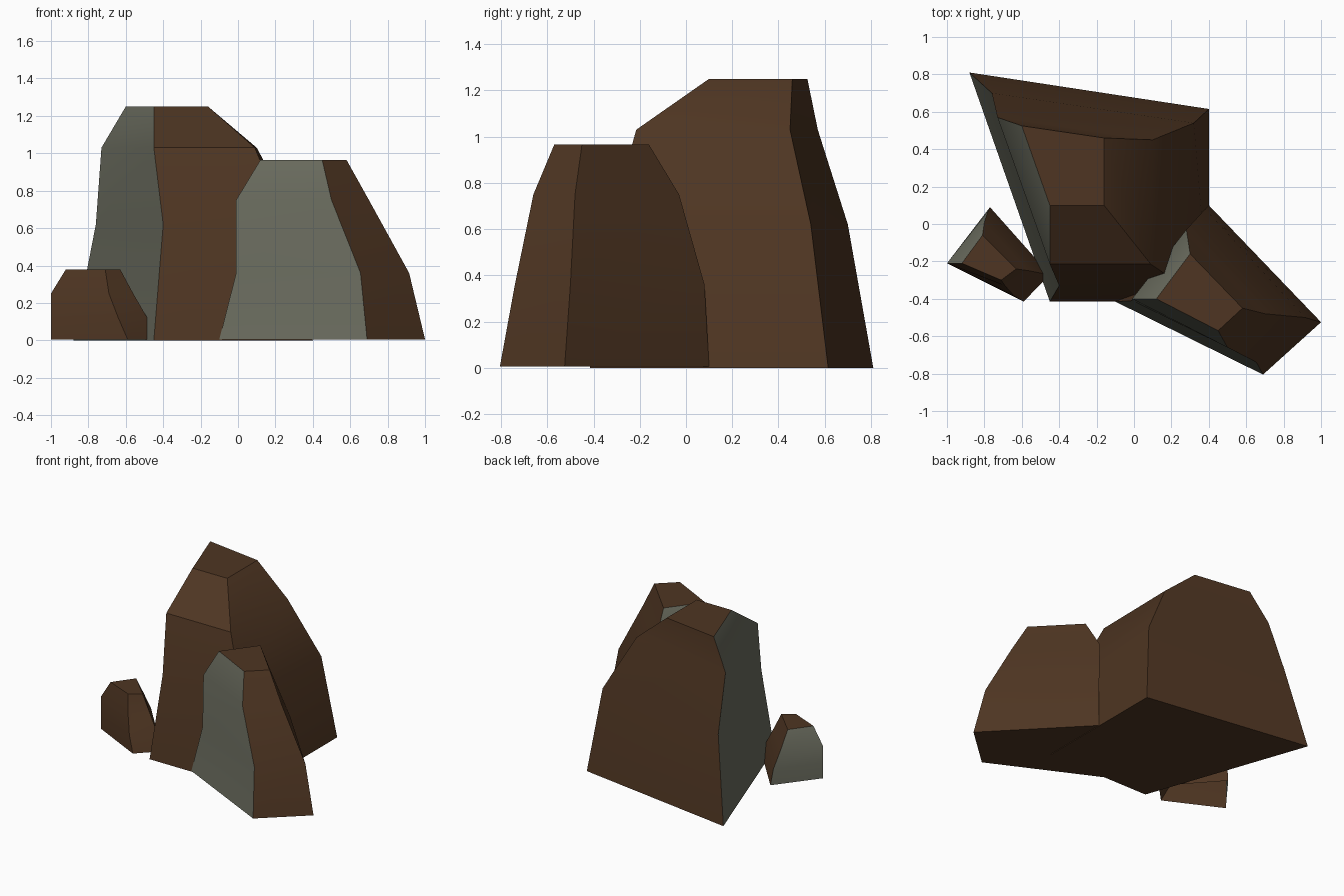
import bpy, bmesh, math

if "Cube" in bpy.data.objects:
    bpy.data.objects.remove(bpy.data.objects["Cube"])


def make_material(name, rgb):
    m = bpy.data.materials.new(name)
    m.diffuse_color = (*rgb, 1)
    m.use_nodes = True
    m.node_tree.nodes["Principled BSDF"].inputs["Base Color"].default_value = m.diffuse_color
    return m


BROWN = make_material("brown stone", (0.077, 0.036, 0.016))
GREY = make_material("grey stone", (0.150, 0.155, 0.117))


def rock(name, rings, grey, base=True):
    """Loft four-cornered rings (z, then corners counter-clockwise) into a rock.
    grey(side, level) decides which facets are grey; side i runs from
    corner i to corner i + 1."""
    bm = bmesh.new()
    loops = [[bm.verts.new((x, y, z)) for x, y in pts] for z, *pts in rings]
    if base:
        bm.faces.new(loops[0][::-1])
    bm.faces.new(loops[-1])
    for level, (a, b) in enumerate(zip(loops, loops[1:])):
        for side in range(4):
            n = (side + 1) % 4
            f = bm.faces.new((a[side], a[n], b[n], b[side]))
            f.material_index = int(grey(side, level))
    me = bpy.data.meshes.new(name)
    bm.to_mesh(me)
    bm.free()
    me.materials.append(BROWN)
    me.materials.append(GREY)
    ob = bpy.data.objects.new(name, me)
    bpy.context.collection.objects.link(ob)
    bpy.ops.object.select_all(action='DESELECT')
    ob.select_set(True)
    bpy.context.view_layer.objects.active = ob
    bpy.ops.object.shade_smooth_by_angle(angle=math.radians(30))
    return ob


# Tall rock at the back, grey on its left side
rock("tall_rock", [
    (0.00, (-0.88, 0.81), (-0.45, -0.415), (0.40, -0.415), (0.40, 0.615)),
    (0.62, (-0.76, 0.70), (-0.40, -0.33), (0.26, -0.33), (0.32, 0.54)),
    (1.03, (-0.73, 0.57), (-0.45, -0.215), (0.09, -0.215), (0.10, 0.45)),
    (1.25, (-0.60, 0.525), (-0.45, 0.10), (-0.16, 0.10), (-0.16, 0.46)),
], lambda side, level: side == 0)

# Medium rock in front, grey on its front and its upper left side
rock("medium_rock", [
    (0.005, (-0.10, -0.415), (0.69, -0.805), (1.00, -0.525), (0.40, 0.10)),
    (0.36, (-0.01, -0.41), (0.655, -0.74), (0.915, -0.50), (0.38, 0.08)),
    (0.75, (-0.01, -0.40), (0.50, -0.66), (0.70, -0.48), (0.28, -0.03)),
    (0.965, (0.12, -0.40), (0.45, -0.57), (0.58, -0.45), (0.30, -0.16)),
], lambda side, level: side == 0 or (side == 3 and level > 0))

# Small rock at the left, open underneath, grey on its back left side
rock("small_rock", [
    (0.005, (-1.00, -0.21), (-0.59, -0.415), (-0.45, -0.27), (-0.77, 0.09)),
    (0.12, (-1.00, -0.21), (-0.64, -0.385), (-0.485, -0.265), (-0.78, 0.07)),
    (0.25, (-1.00, -0.21), (-0.69, -0.33), (-0.56, -0.25), (-0.80, 0.01)),
    (0.38, (-0.92, -0.21), (-0.71, -0.30), (-0.63, -0.24), (-0.81, -0.06)),
], lambda side, level: side == 3, base=False)
